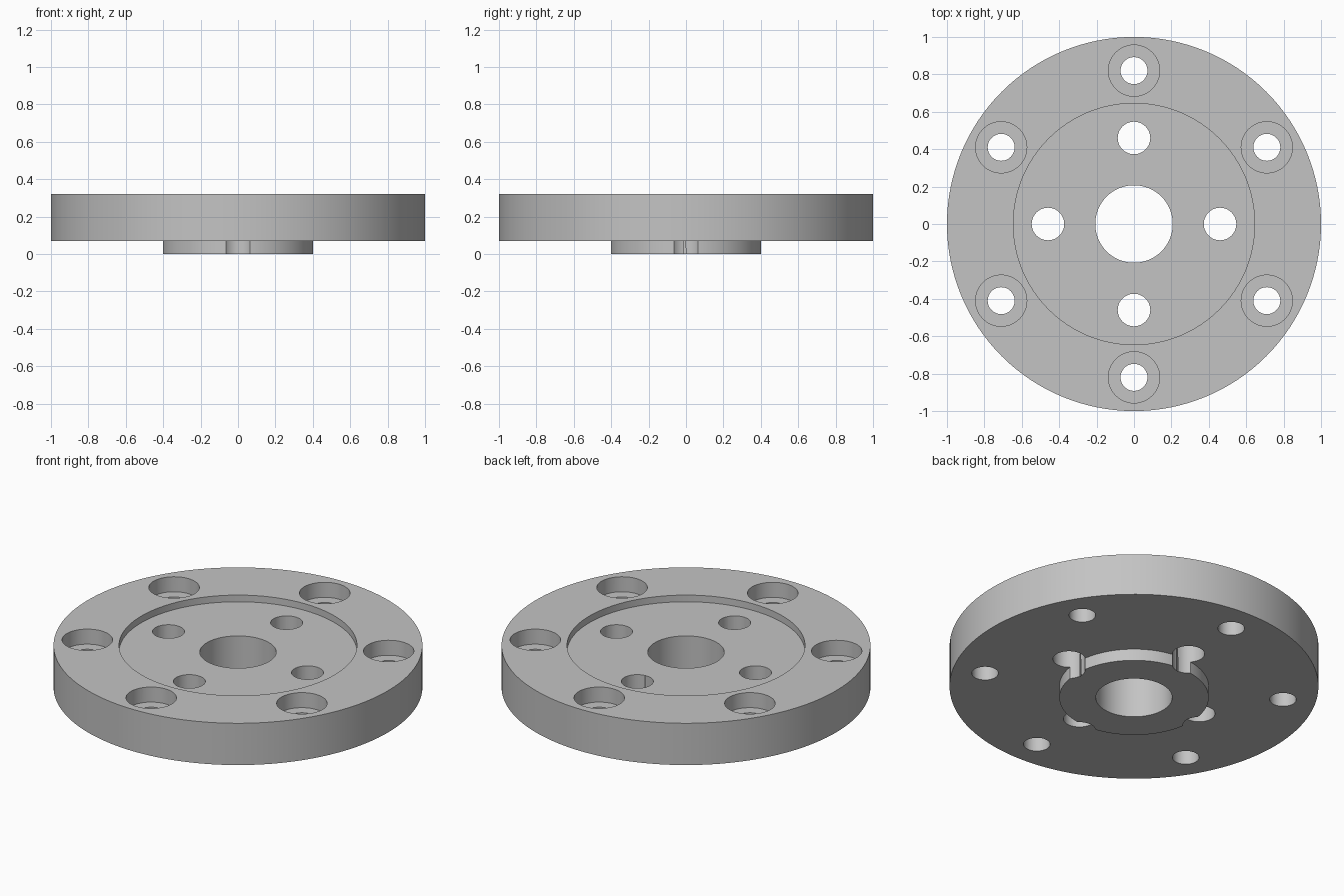
import bpy
import bmesh
from math import cos, sin, tau, radians

cube = bpy.data.objects.get("Cube")
if cube:
    bpy.data.objects.remove(cube, do_unlink=True)

# Flange dimensions
TOP, BASE = 0.32, 0.07
BORE_R, BOSS_R, RECESS_R, DISC_R = 0.207, 0.405, 0.645, 1.0
RECESS_Z = TOP - 0.04
COUNTERBORE_Z = TOP - 0.09

grey = bpy.data.materials.new("machined grey")
grey.use_nodes = True
colour = (0.55, 0.55, 0.55, 1)
grey.diffuse_color = colour
grey.node_tree.nodes["Principled BSDF"].inputs["Base Color"].default_value = colour


def lathe(name, profile, steps, closed, centres=((0, 0),)):
    """Turn an (r, z) profile about a vertical axis at each centre."""
    bm = bmesh.new()
    for cx, cy in centres:
        rings = []
        for r, z in profile:
            rings.append([bm.verts.new((cx + r * cos(tau * i / steps),
                                        cy + r * sin(tau * i / steps), z))
                          for i in range(steps)])
        pairs = list(zip(rings, rings[1:]))
        if closed:
            pairs.append((rings[-1], rings[0]))
        else:
            bm.faces.new(rings[0])
            bm.faces.new(rings[-1])
        for a, b in pairs:
            for i in range(steps):
                j = (i + 1) % steps
                bm.faces.new((a[i], a[j], b[j], b[i]))
    bmesh.ops.recalc_face_normals(bm, faces=bm.faces)
    mesh = bpy.data.meshes.new(name)
    bm.to_mesh(mesh)
    bm.free()
    mesh.materials.append(grey)
    obj = bpy.data.objects.new(name, mesh)
    bpy.context.collection.objects.link(obj)
    return obj


def circle(radius, count, start):
    return [(radius * cos(start + tau * k / count),
             radius * sin(start + tau * k / count)) for k in range(count)]


# Disc with centre bore, shallow top recess and locating boss underneath
flange = lathe("flange_plate", [
    (BORE_R, 0), (BOSS_R, 0), (BOSS_R, BASE), (DISC_R, BASE), (DISC_R, TOP),
    (RECESS_R, TOP), (RECESS_R, RECESS_Z), (BORE_R, RECESS_Z)], 128, True)

# Four through holes that also notch the boss edge
inner_holes = lathe("inner_hole_cutter", [(0.087, -0.1), (0.087, 0.5)],
                    48, False, circle(0.46, 4, 0))

# Six counterbored holes near the rim
bolt_holes = lathe("bolt_hole_cutter", [
    (0.072, -0.1), (0.072, COUNTERBORE_Z), (0.137, COUNTERBORE_Z), (0.137, 0.5)],
    48, False, circle(0.82, 6, radians(90)))

bpy.ops.object.select_all(action='DESELECT')
bpy.context.view_layer.objects.active = flange
flange.select_set(True)
for cutter in (inner_holes, bolt_holes):
    cutter.hide_render = True
    mod = flange.modifiers.new(cutter.name, 'BOOLEAN')
    mod.operation = 'DIFFERENCE'
    mod.solver = 'EXACT'
    mod.object = cutter
    bpy.ops.object.modifier_apply(modifier=mod.name)
    bpy.data.objects.remove(cutter, do_unlink=True)

bpy.ops.object.shade_smooth_by_angle(angle=radians(30))
